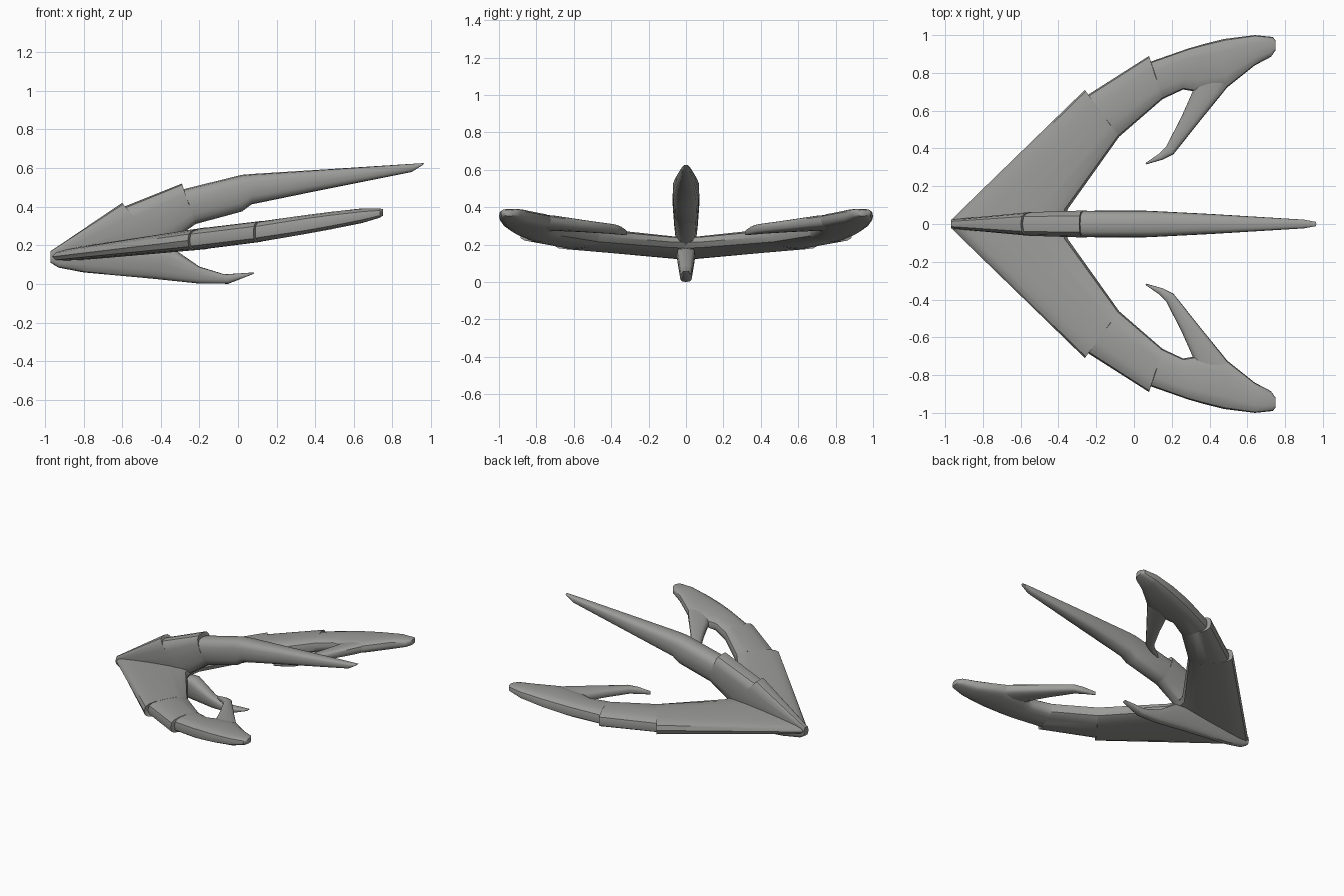
import bpy, bmesh, math
from mathutils import Vector

hull_grey = bpy.data.materials.new("hull_grey")
hull_grey.diffuse_color = (0.33, 0.335, 0.32, 1)

SEG = 16


def loft(name, stations, thick_axis):
    """Skin rounded sections; each station = edge A, edge B, half thickness at A and B."""
    bm = bmesh.new()
    rings = []
    for a, b, ta, tb in stations:
        a, b = Vector(a), Vector(b)
        ring = []
        for i in range(SEG):
            ang = 2 * math.pi * i / SEG
            c, s = math.cos(ang), math.sin(ang)
            u = math.copysign(abs(c) ** 0.75, c)
            v = math.copysign(abs(s) ** 0.6, s)
            f = (1 - u) / 2
            ring.append(bm.verts.new(a.lerp(b, f) + thick_axis * v * (ta + (tb - ta) * f)))
        rings.append(ring)
    for r, q in zip(rings, rings[1:]):
        for i in range(SEG):
            j = (i + 1) % SEG
            bm.faces.new((r[i], r[j], q[j], q[i]))
    bm.faces.new(rings[0][::-1])
    bm.faces.new(rings[-1])
    bmesh.ops.recalc_face_normals(bm, faces=bm.faces)
    mesh = bpy.data.meshes.new(name)
    bm.to_mesh(mesh)
    bm.free()
    ob = bpy.data.objects.new(name, mesh)
    bpy.context.collection.objects.link(ob)
    mesh.materials.append(hull_grey)
    bpy.ops.object.select_all(action='DESELECT')
    ob.select_set(True)
    bpy.context.view_layer.objects.active = ob
    bpy.ops.object.shade_smooth_by_angle(angle=math.radians(40))
    return ob


def flat(x, y):
    """Point on the gently rising wing plane."""
    return (x, y, 0.14 + 0.12 * (x + 0.97) + 0.035 * max(0, x - 0.08))


def wing_part(name, rows):
    ob = loft(name, [(flat(*p), flat(*q), ta, tb) for p, q, ta, tb in rows], Vector((0, 0, 1)))
    m = ob.modifiers.new("mirror", 'MIRROR')
    m.use_axis = (False, True, False)
    m.use_clip = False


def fin_part(name, rows):
    loft(name, [((p[0], 0, p[1]), (q[0], 0, q[1]), ta, tb) for p, q, ta, tb in rows], Vector((0, 1, 0)))


# swept wings with two stepped notches on the leading edge
wing_part("wing", [
    ((-0.97, 0.0), (-0.37, 0.0), 0.03, 0.05),
    ((-0.96, 0.03), (-0.35, 0.08), 0.032, 0.05),
    ((-0.26, 0.71), (-0.08, 0.46), 0.058, 0.055),
    ((-0.25, 0.68), (-0.075, 0.465), 0.055, 0.055),
    ((0.08, 0.89), (0.15, 0.66), 0.056, 0.052),
    ((0.09, 0.86), (0.155, 0.663), 0.053, 0.052),
    ((0.29, 0.93), (0.26, 0.712), 0.055, 0.045),
    ((0.36, 0.95), (0.33, 0.70), 0.055, 0.04),
    ((0.48, 0.98), (0.49, 0.72), 0.05, 0.04),
    ((0.64, 1.0), (0.64, 0.84), 0.038, 0.038),
    ((0.735, 0.99), (0.725, 0.885), 0.024, 0.026),
    ((0.75, 0.97), (0.75, 0.92), 0.016, 0.018)])

# barbs curling inward from the wing tips
wing_part("wing_barb", [
    ((0.33, 0.78), (0.53, 0.77), 0.035, 0.035),
    ((0.31, 0.70), (0.475, 0.70), 0.036, 0.036),
    ((0.25, 0.565), (0.345, 0.54), 0.03, 0.03),
    ((0.17, 0.41), (0.21, 0.37), 0.025, 0.025),
    ((0.13, 0.37), (0.15, 0.34), 0.022, 0.022),
    ((0.06, 0.322), (0.065, 0.316), 0.012, 0.012)])

# long upper fin with matching notches
fin_part("upper_fin", [
    ((-0.97, 0.17), (-0.97, 0.11), 0.024, 0.024),
    ((-0.60, 0.42), (-0.40, 0.18), 0.07, 0.055),
    ((-0.59, 0.40), (-0.39, 0.19), 0.07, 0.055),
    ((-0.29, 0.52), (-0.22, 0.31), 0.078, 0.065),
    ((-0.285, 0.49), (-0.21, 0.313), 0.075, 0.065),
    ((0.02, 0.565), (0.02, 0.375), 0.074, 0.068),
    ((0.08, 0.57), (0.07, 0.412), 0.073, 0.067),
    ((0.40, 0.59), (0.40, 0.48), 0.055, 0.052),
    ((0.90, 0.622), (0.90, 0.58), 0.024, 0.022),
    ((0.965, 0.626), (0.955, 0.615), 0.012, 0.012)])

# lower fin with a short rear barb
fin_part("lower_fin", [
    ((-0.97, 0.165), (-0.97, 0.11), 0.024, 0.024),
    ((-0.90, 0.17), (-0.93, 0.085), 0.03, 0.024),
    ((-0.65, 0.20), (-0.80, 0.06), 0.05, 0.026),
    ((-0.33, 0.18), (-0.45, 0.028), 0.06, 0.03),
    ((-0.20, 0.09), (-0.20, 0.002), 0.04, 0.03),
    ((-0.07, 0.05), (-0.05, 0.001), 0.034, 0.03),
    ((0.085, 0.06), (0.08, 0.052), 0.016, 0.016)])
